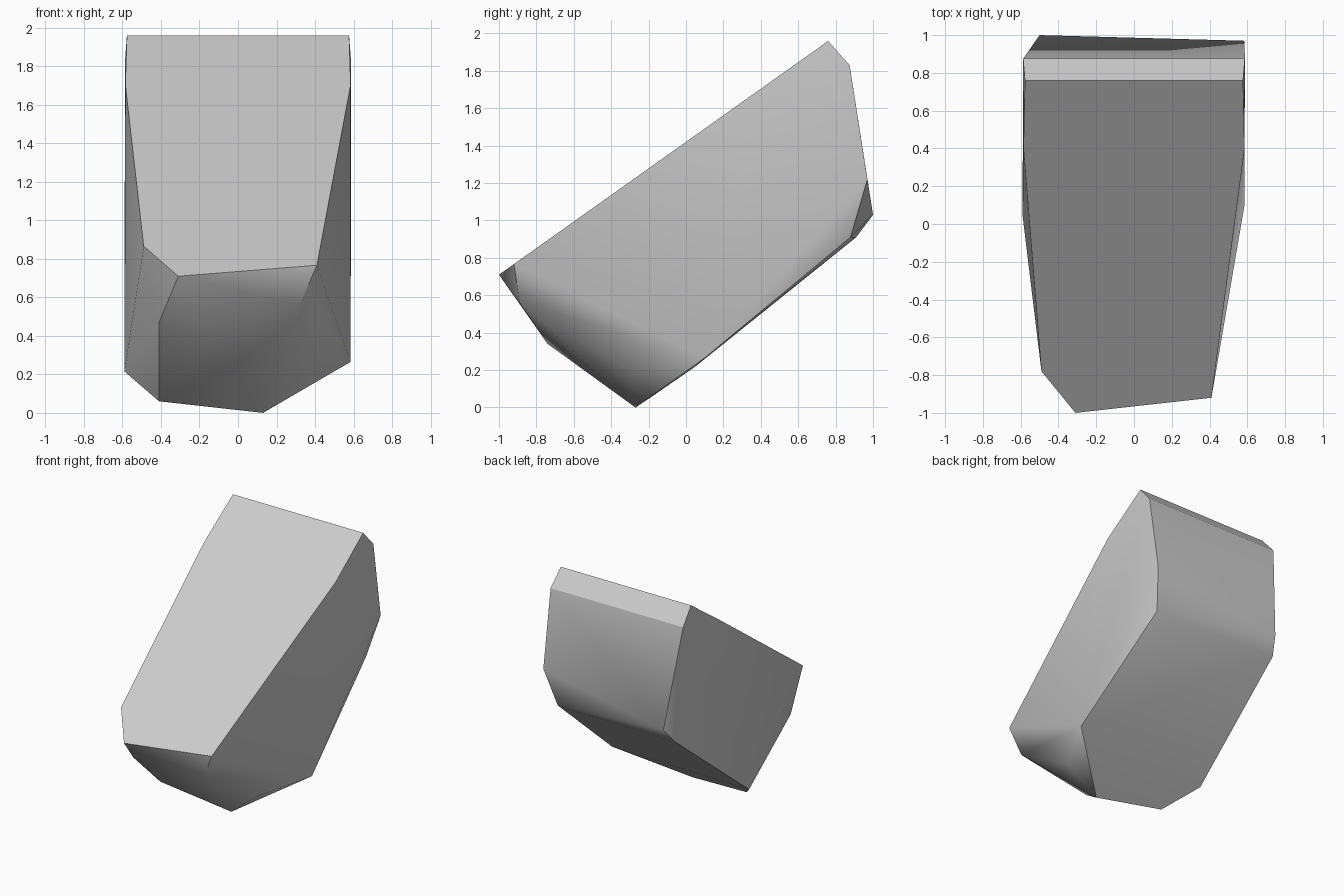
import bpy
import bmesh
import math

# Remove the default cube only
default_cube = bpy.data.objects.get("Cube")
if default_cube:
    bpy.data.objects.remove(default_cube, do_unlink=True)


def make_material(name, colour):
    material = bpy.data.materials.new(name)
    material.use_nodes = True
    material.diffuse_color = colour
    shader = material.node_tree.nodes["Principled BSDF"]
    shader.inputs["Base Color"].default_value = colour
    return material


def top_slope(x, y):
    """Point on the flat sloping upper face of the boulder."""
    return (x, y, 1.42 + 0.71 * y)


def mirrored(point):
    return (-point[0], point[1], point[2])


# Corners shared by both sides: crest, shoulder and upper back edge
crest = top_slope(0.577, 0.76)
shoulder = top_slope(0.585, 0.4)
back_edge = (0.587, 0.875, 1.83)
corners = []
for corner in (crest, shoulder, back_edge):
    corners += [corner, mirrored(corner)]

# Low front rim of the sloping face
corners += [top_slope(0.41, -0.92), top_slope(-0.31, -1), top_slope(-0.49, -0.78)]

# Chipped nose under the rim
corners += [(0.32, -0.89, 0.56), (-0.17, -0.74, 0.34), (-0.41, -0.74, 0.47)]

# Underside and base
corners += [(0.13, -0.27, 0), (-0.41, -0.18, 0.06), (-0.59, 0.045, 0.215),
            (0.585, 0.1, 0.265), (0.38, -0.3, 0.2)]

# Lower back edge
corners += [(0.585, 0.97, 1.22), (0.52, 0.88, 0.91),
            (-0.5, 1, 1.03), (-0.55, 0.91, 0.91)]

# Wrap the corners in a convex boulder
bm = bmesh.new()
for corner in corners:
    bm.verts.new(corner)
bmesh.ops.convex_hull(bm, input=list(bm.verts))
loose = [vert for vert in bm.verts if not vert.link_faces]
bmesh.ops.delete(bm, geom=loose, context="VERTS")
bmesh.ops.dissolve_limit(bm, angle_limit=math.radians(1),
                         verts=list(bm.verts), edges=list(bm.edges))
bmesh.ops.recalc_face_normals(bm, faces=list(bm.faces))

mesh = bpy.data.meshes.new("boulder")
bm.to_mesh(mesh)
bm.free()
mesh.materials.append(make_material("stone grey", (0.6, 0.6, 0.6, 1)))
boulder = bpy.data.objects.new("boulder", mesh)
bpy.context.collection.objects.link(boulder)

# Soften shallow facets, keep strong edges sharp
bpy.context.view_layer.objects.active = boulder
boulder.select_set(True)
bpy.ops.object.shade_smooth_by_angle(angle=math.radians(30))
